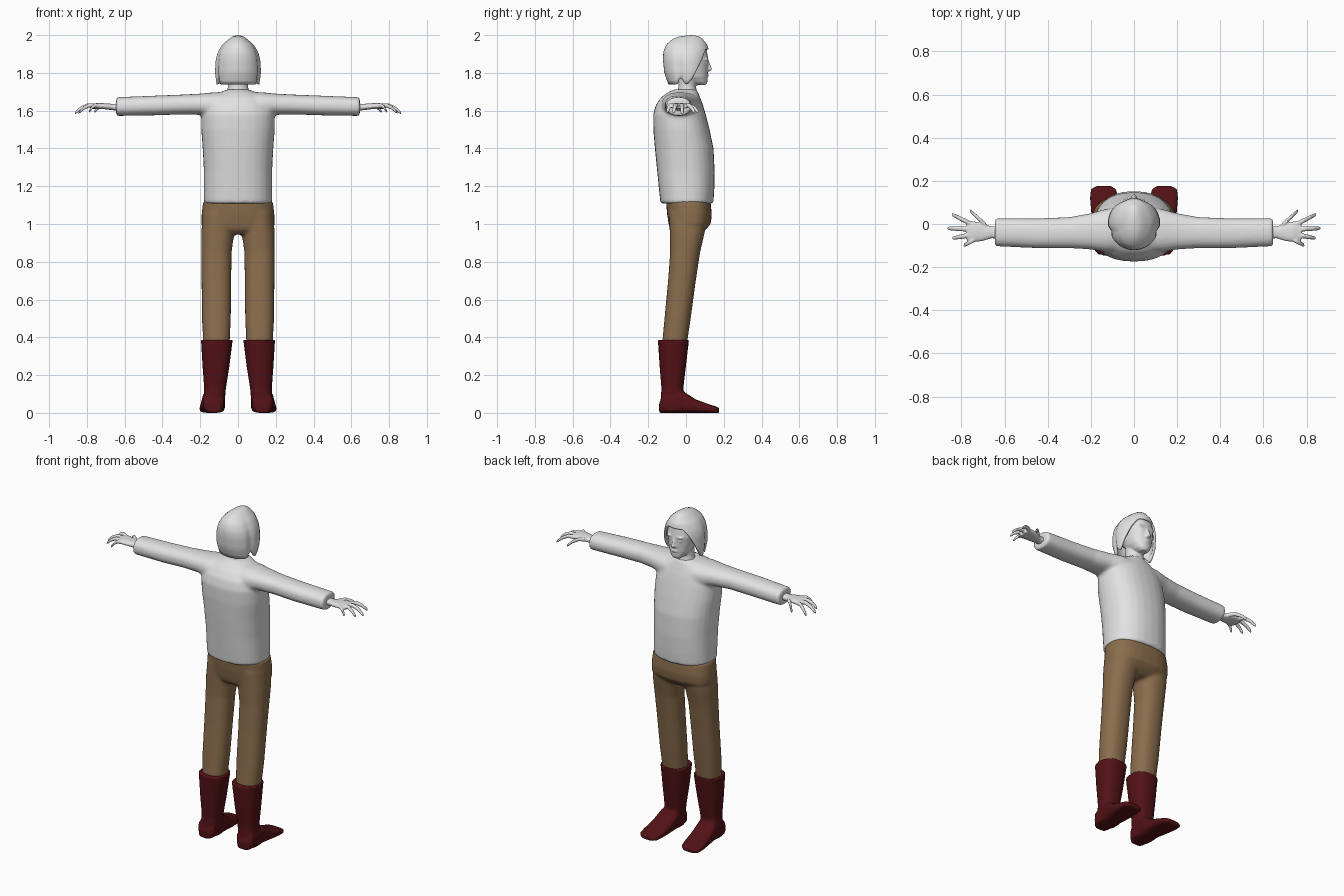
import bpy, bmesh, math

if "Cube" in bpy.data.objects:
    bpy.data.objects.remove(bpy.data.objects["Cube"])


def material(name, rgb):
    m = bpy.data.materials.new(name)
    m.diffuse_color = (*rgb, 1)
    m.use_nodes = True
    m.node_tree.nodes["Principled BSDF"].inputs["Base Color"].default_value = m.diffuse_color
    return m


GREY = material("pale grey", (0.76, 0.76, 0.76))
BROWN = material("brown cloth", (0.26, 0.155, 0.075))
RED = material("dark red leather", (0.085, 0.006, 0.008))


def loft(bm, rings, axis="z", p=2.0, s=1, n=28):
    """Skin superellipse rings (t, u0, u1, v0, v1) along an axis; s=-1 mirrors x."""
    loops = []
    for t, u0, u1, v0, v1 in rings:
        loop = []
        for i in range(n):
            a = 2 * math.pi * i / n
            c, d = math.cos(a), math.sin(a)
            u = (u0 + u1) / 2 + (u1 - u0) / 2 * math.copysign(abs(c) ** (2 / p), c)
            v = (v0 + v1) / 2 + (v1 - v0) / 2 * math.copysign(abs(d) ** (2 / p), d)
            x, y, z = {"z": (u, v, t), "x": (t, u, v), "y": (u, t, v)}[axis]
            loop.append(bm.verts.new((x * s, y, z)))
        loops.append(loop)
    for a, b in zip(loops, loops[1:]):
        for i in range(n):
            k = (i + 1) % n
            bm.faces.new((a[i], a[k], b[k], b[i]))
    bm.faces.new(loops[0])
    bm.faces.new(loops[-1])


def sym(rows):
    return [(z, -x, x, b, f) for z, x, b, f in rows]


def ball(bm, x, y, z, rx, ry, rz):
    loft(bm, [(z + rz * math.sin(e), x - rx * math.cos(e), x + rx * math.cos(e),
               y - ry * math.cos(e), y + ry * math.cos(e))
              for e in [math.radians(q) for q in range(-80, 81, 20)]], n=14)


def finish(name, bm, mat, voxel=None, smooth=4, fix=True):
    """Turn the bmesh into an object, fusing its overlapping pieces."""
    if fix:
        bmesh.ops.recalc_face_normals(bm, faces=bm.faces[:])
    me = bpy.data.meshes.new(name)
    bm.to_mesh(me)
    bm.free()
    ob = bpy.data.objects.new(name, me)
    bpy.context.collection.objects.link(ob)
    me.materials.append(mat)
    bpy.ops.object.select_all(action="DESELECT")
    ob.select_set(True)
    bpy.context.view_layer.objects.active = ob
    if voxel:
        r = ob.modifiers.new("fuse", "REMESH")
        r.mode = "VOXEL"
        r.voxel_size = voxel
        m = ob.modifiers.new("soften", "SMOOTH")
        m.iterations = smooth
        bpy.ops.object.modifier_apply(modifier="fuse")
        bpy.ops.object.modifier_apply(modifier="soften")
    bpy.ops.object.shade_smooth_by_angle(angle=math.radians(50))
    return ob


# Sweater: torso and two sleeves
bm = bmesh.new()
loft(bm, sym([(1.108, .181, -.135, .145), (1.18, .181, -.143, .15), (1.28, .181, -.153, .152),
              (1.4, .187, -.165, .146), (1.5, .195, -.173, .125), (1.58, .194, -.174, .105),
              (1.63, .178, -.16, .09), (1.67, .14, -.132, .075), (1.695, .10, -.1, .065),
              (1.712, .06, -.065, .058)]), p=2.3)
for s in (1, -1):
    loft(bm, [(.06, -.13, .08, 1.54, 1.70), (.13, -.13, .07, 1.56, 1.697),
              (.2, -.118, .05, 1.578, 1.69), (.3, -.112, .032, 1.58, 1.685),
              (.45, -.112, .026, 1.575, 1.679), (.645, -.103, .027, 1.572, 1.671)],
         "x", 2.3, s)
finish("sweater", bm, GREY, .009, 6)

# Trousers: hips and two legs
bm = bmesh.new()
loft(bm, sym([(1.12, .185, -.106, .13), (1.05, .193, -.1, .137), (1.0, .194, -.092, .131),
              (.97, .165, -.085, .105), (.945, .09, -.06, .07)]), p=2.5)
for s in (1, -1):
    loft(bm, [(1.06, .01, .185, -.09, .12), (.95, .02, .195, -.086, .098),
              (.85, .034, .195, -.084, .075), (.7, .036, .193, -.095, .052),
              (.5, .038, .191, -.114, .025), (.35, .045, .183, -.128, .003)], "z", 2.3, s)
finish("trousers", bm, BROWN, .009, 5)

# Boots and hands, one of each per side
for s, side in ((1, "right"), (-1, "left")):
    bm = bmesh.new()
    loft(bm, [(.387, .028, .196, -.149, .016), (.25, .045, .188, -.14, .0),
              (.13, .064, .179, -.13, -.014), (.06, .07, .184, -.135, .0),
              (.01, .075, .186, -.137, .01)], "z", 2.4, s)
    loft(bm, [(-.142, .095, .165, 0, .05), (-.12, .076, .184, 0, .1),
              (-.02, .068, .19, 0, .118), (.05, .069, .198, 0, .072),
              (.12, .074, .204, 0, .046), (.16, .082, .2, 0, .034),
              (.176, .105, .175, 0, .024)], "y", 3.2, s)
    finish(side + "_boot", bm, RED, .006, 2)

    bm = bmesh.new()
    loft(bm, [(.6, -.07, -.008, 1.598, 1.64), (.66, -.066, -.012, 1.602, 1.636),
              (.7, -.078, .002, 1.607, 1.638), (.74, -.084, .012, 1.61, 1.641),
              (.775, -.08, .01, 1.61, 1.636)], "x", 2.4, s, 20)
    # fingers: root x, y and tip x, y, then tip height
    for x0, y0, x1, y1, z1 in ((.685, -.008, .762, .064, 1.592), (.755, .0, .845, .045, 1.588),
                               (.76, -.024, .864, -.02, 1.585), (.755, -.05, .842, -.066, 1.588),
                               (.735, -.07, .79, -.1, 1.592)):
        rows = []
        for f, r in ((0, .012), (.35, .0115), (.7, .0105), (.93, .009), (1, .005)):
            x, y = x0 + (x1 - x0) * f, y0 + (y1 - y0) * f
            z = 1.624 + .01 * math.sin(math.pi * f) - (1.624 - z1) * f ** 2
            rows.append((x, y - r, y + r, z - r, z + r))
        loft(bm, rows, "x", 2, s, 12)
    finish(side + "_hand", bm, GREY, .004, 2)

# Head with neck, nose, eyes, lips and ears hidden by the hair
bm = bmesh.new()
loft(bm, sym([(1.735, .022, .05, .104), (1.75, .042, .01, .113), (1.78, .062, -.03, .114),
              (1.82, .075, -.07, .116), (1.87, .085, -.085, .118), (1.92, .08, -.085, .11),
              (1.96, .05, -.05, .075)]), p=2.3)
loft(bm, sym([(1.62, .075, -.07, .06), (1.69, .06, -.045, .06), (1.73, .053, -.04, .052),
              (1.79, .053, -.04, .05)]))
loft(bm, sym([(1.808, .013, .1, .128), (1.818, .016, .1, .139), (1.83, .011, .1, .135),
              (1.865, .007, .1, .121)]), n=14)
ball(bm, 0, .112, 1.786, .022, .008, .009)
for s in (1, -1):
    ball(bm, .033 * s, .106, 1.851, .013, .008, .008)
    ball(bm, .033 * s, .109, 1.872, .022, .01, .006)
finish("head", bm, GREY, .005, 2)

# Hair: hood-like shell, short over the brow and long at the sides and back
PROFILE = [(2.0, 0, .03, .03), (1.995, .025, -.03, .065), (1.98, .048, -.07, .088),
           (1.95, .083, -.105, .112), (1.91, .107, -.12, .124), (1.87, .118, -.122, .126),
           (1.8, .122, -.115, .12), (1.73, .112, -.09, .1)]


def profile(z):
    for a, b in zip(PROFILE, PROFILE[1:]):
        if z >= b[0]:
            f = (a[0] - z) / (a[0] - b[0])
            return [p + (q - p) * f for p, q in zip(a[1:], b[1:])]
    return PROFILE[-1][1:]


bm = bmesh.new()
N, ROWS, grid = 60, 18, []
for j in range(ROWS + 1):
    t = j / ROWS
    row = []
    for i in range(N):
        a = 2 * math.pi * i / N
        side = min(a, 2 * math.pi - a)
        k = min(max((side - .45) / 1.15, 0), 1)
        groove = math.exp(-((side - 1.9) / .16) ** 2)
        hem = 1.925 - .187 * k * k * (3 - 2 * k) + .035 * groove
        z = 2.0 - (2.0 - hem) * t ** 1.6
        rx, yb, yf = profile(z)
        r = 1 - .1 * groove * t
        row.append(bm.verts.new((rx * r * math.sin(a),
                                 (yb + yf) / 2 + (yf - yb) / 2 * r * math.cos(a), z)))
    grid.append(row)
for a, b in zip(grid, grid[1:]):
    for i in range(N):
        k = (i + 1) % N
        bm.faces.new((a[i], a[k], b[k], b[i]))
bmesh.ops.remove_doubles(bm, verts=bm.verts[:], dist=1e-5)
hair = finish("hair", bm, GREY, fix=False)
shell = hair.modifiers.new("thickness", "SOLIDIFY")
shell.thickness = .014
shell.offset = -1
bpy.ops.object.modifier_apply(modifier="thickness")
